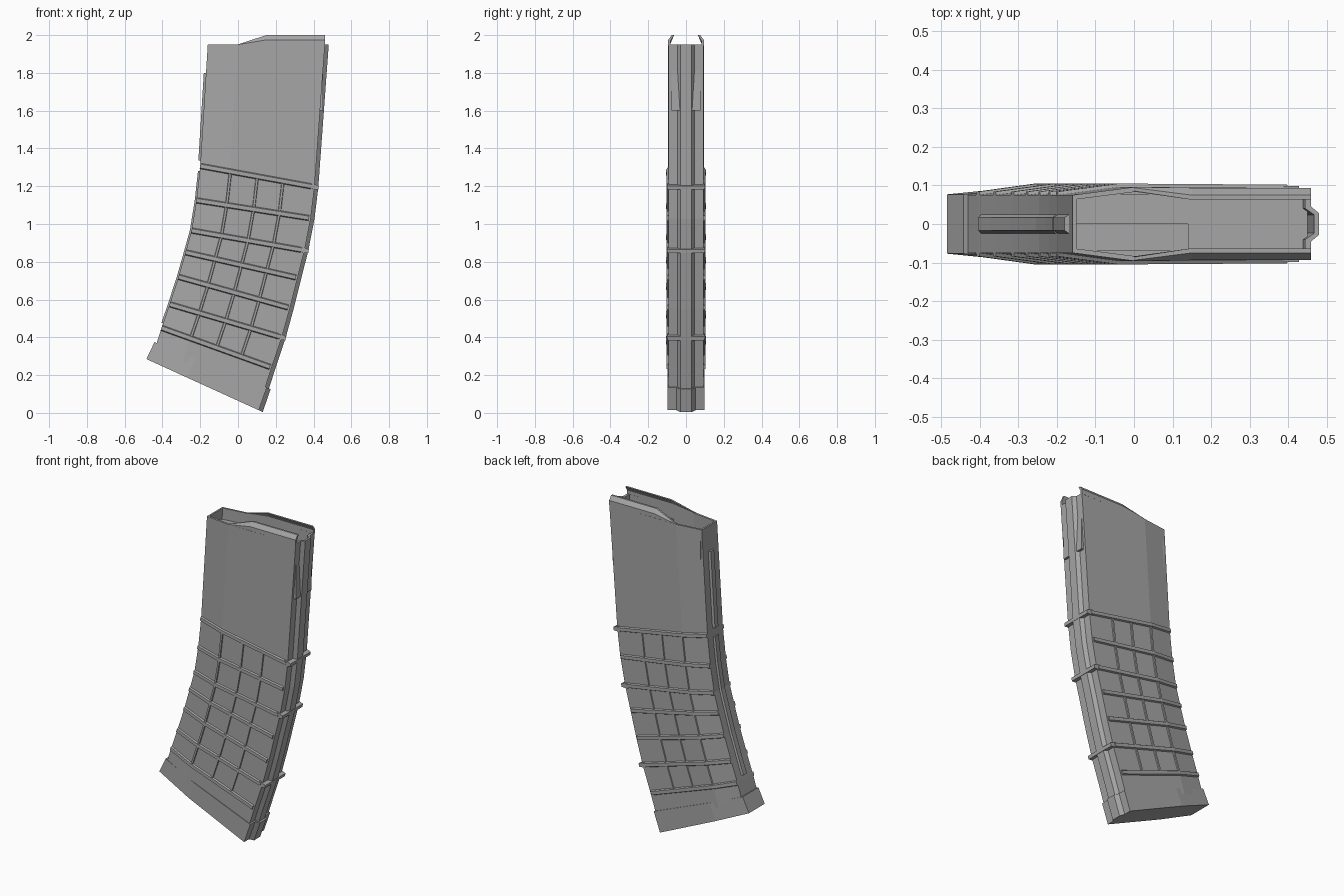
import bpy, bmesh
from mathutils import Vector as V

cube = bpy.data.objects.get("Cube")
if cube:
    bpy.data.objects.remove(cube)

grey = bpy.data.materials.new("plain grey")
grey.use_nodes = True
grey.diffuse_color = (0.38, 0.38, 0.38, 1)
grey.node_tree.nodes["Principled BSDF"].inputs["Base Color"].default_value = grey.diffuse_color


def finish(bm, name):
    bmesh.ops.recalc_face_normals(bm, faces=bm.faces)
    mesh = bpy.data.meshes.new(name)
    bm.to_mesh(mesh)
    bm.free()
    mesh.materials.append(grey)
    obj = bpy.data.objects.new(name, mesh)
    bpy.context.collection.objects.link(obj)
    return obj


def loft(bm, rings):
    """Skin a list of equal-length point rings and cap both ends."""
    rows = [[bm.verts.new(p) for p in ring] for ring in rings]
    n = len(rows[0])
    for a, b in zip(rows, rows[1:]):
        for i in range(n):
            j = (i + 1) % n
            bm.faces.new((a[i], a[j], b[j], b[i]))
    bm.faces.new(rows[0])
    bm.faces.new(rows[-1])


def bar(bm, path, normal, width, height, sink=0.004):
    """Raised rib with bevelled sides along a path."""
    normal = V(normal).normalized()
    rings = []
    for i, p in enumerate(path):
        t = path[min(i + 1, len(path) - 1)] - path[max(i - 1, 0)]
        side = normal.cross(t).normalized() * width / 2
        low, high = p - normal * sink, p + normal * height
        rings.append([low - side, high - side * 0.6, high + side * 0.6, low + side])
    loft(bm, rings)


def section(left, right, half):
    """Place a half outline (fraction along, half width) between two edge points."""
    a, b = V((left[0], 0, left[1])), V((right[0], 0, right[1]))
    pts = [(u, y) for u, y in half] + [(u, -y) for u, y in reversed(half)]
    return [a.lerp(b, u) + V((0, y, 0)) for u, y in pts]


OUTER = [(0, .075), (.26, .096), (1, .093), (1, .045), (1.033, .028)]
INNER = [(.017, .064), (.27, .084), (.975, .08), (.975, .04), (1.012, .024)]
BASE = [(0, .077), (.36, .0985), (1, .0975), (1, .05), (1.035, .03)]

# Left and right edge points (x, z) of each tilted rib row, top to bottom
ROWS = [((-.2, 1.307), (.405, 1.196)), ((-.22, 1.125), (.385, 1.03)),
        ((-.246, .965), (.352, .86)), ((-.278, .85), (.315, .715)),
        ((-.315, .72), (.275, .555)), ((-.362, .575), (.232, .4)),
        ((-.405, .45), (.178, .24))]
TOP = ((-.16, 1.95), (.46, 1.95))
FOOT = ((-.44, .34), (.13, .09))

# Curved body with hollow mouth
bm = bmesh.new()
rings = [section(*r, OUTER) for r in [FOOT] + ROWS[::-1] + [TOP]]
rings += [section(*TOP, INNER), section((-.185, 1.55), (.43, 1.55), INNER)]
loft(bm, rings)
finish(bm, "body")

# Base plate
bm = bmesh.new()
loft(bm, [section((-.485, .285), (.11, .014), BASE), section((-.442, .375), (.152, .134), BASE)])
finish(bm, "base_plate")

# Curled lips along the mouth
START = [(.096, 1.945), (.096, 1.95), (.094, 1.951), (.086, 1.951), (.084, 1.95), (.084, 1.945)]
FULL = [(.094, 1.945), (.094, 1.975), (.075, 2), (.063, 2), (.081, 1.97), (.081, 1.945)]
for side, name in ((1, "lip_back"), (-1, "lip_front")):
    bm = bmesh.new()
    loft(bm, [[V((x, side * y, z)) for y, z in prof]
              for x, prof in ((0, START), (.15, FULL), (.46, FULL))])
    finish(bm, name)


# Follower inside the mouth, with a lower step on the front half
def follower(name, x0, x1, y0, y1, top):
    bm = bmesh.new()
    loft(bm, [[V((x, y, z)) for x, y in ((x0, y0), (x1, y0), (x1, y1), (x0, y1))]
              for z in (1.6, top)])
    finish(bm, name)


follower("follower_high", -.155, .45, 0, .078, 1.88)
follower("follower_end", .14, .45, -.078, 0, 1.88)
follower("follower_low", -.155, .14, -.07, 0, 1.84)


def on_side(row, u, side):
    (lx, lz), (rx, rz) = row
    y = .075 + .021 * u / .26 if u < .26 else .096 - .003 * (u - .26) / .74
    return V((lx + (rx - lx) * u, side * y, lz + (rz - lz) * u))


# Grid of ribs on both broad sides
for side, name in ((1, "back_ribs"), (-1, "front_ribs")):
    bm = bmesh.new()
    for row in ROWS:
        bar(bm, [on_side(row, u, side) for u in (0, .26, .985)], (0, side, 0), .034, .009)
    for u in (.265, .5, .725):
        bar(bm, [on_side(row, u, side) for row in ROWS], (0, side, 0), .018, .006)
    finish(bm, name)

# Cross bands over the spine
bm = bmesh.new()
for i in (0, 2, 5):
    (lx, lz), (rx, rz) = ROWS[i]
    out = V((rx - lx, 0, rz - lz))
    bar(bm, [V((rx, y, rz)) for y in (-.099, .099)], out, .034, .022, .02)
finish(bm, "spine_bands")

# Raised strips on the narrow left edge
bm = bmesh.new()
bar(bm, [V((-.169, 0, 1.8)), V((-.198, 0, 1.335))], (-1, 0, .06), .055, .012)
lefts = [V((x, 0, z)) for (x, z), _ in ROWS]
lefts[0] = lefts[0].lerp(lefts[1], .15)
lefts[-1] = lefts[-1].lerp(lefts[-2], .2)
bar(bm, lefts, (-1, 0, .22), .055, .009)
finish(bm, "edge_strips")
